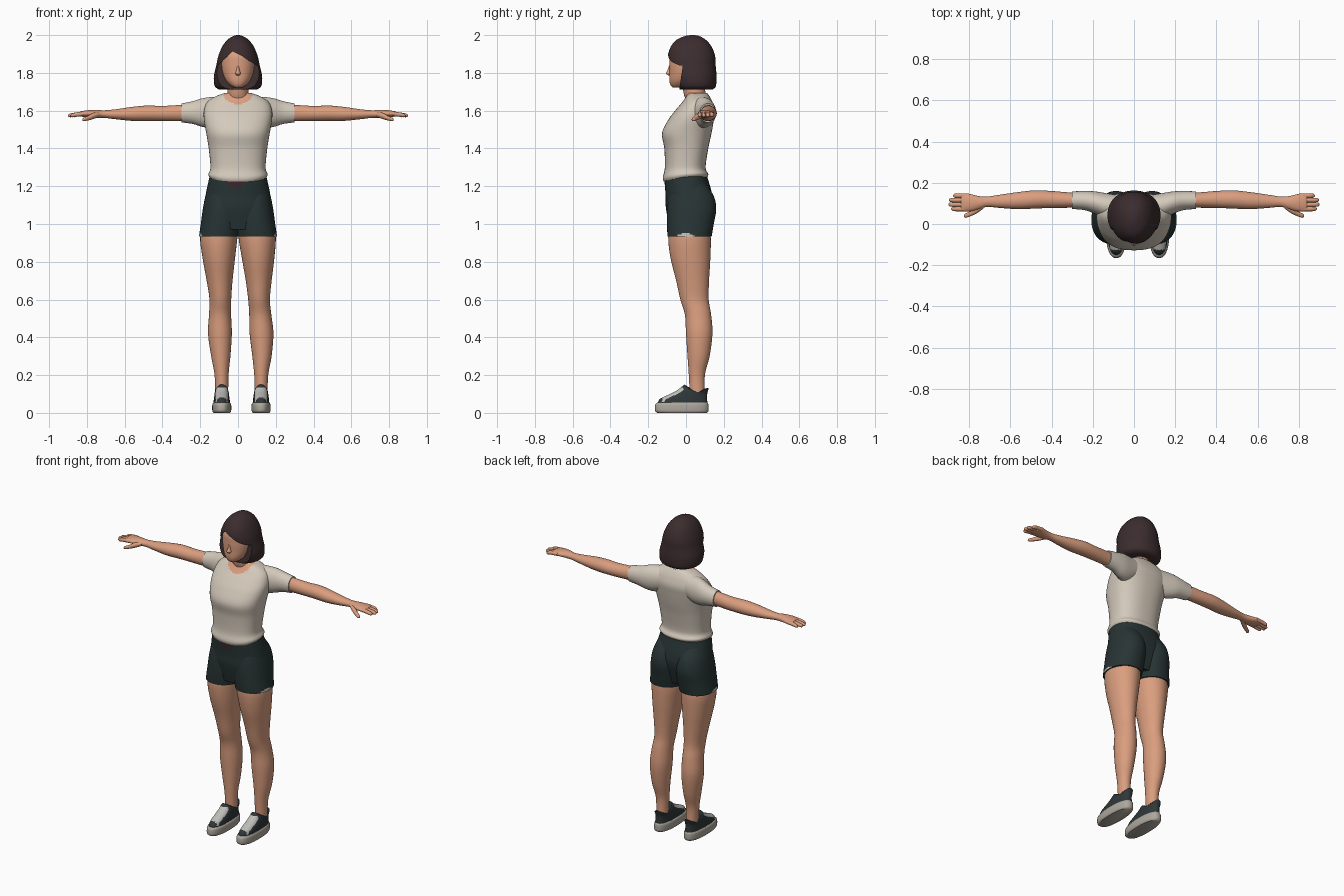
import bpy, bmesh, math
from mathutils import Vector

default_cube = bpy.data.objects.get("Cube")
if default_cube:
    bpy.data.objects.remove(default_cube, do_unlink=True)


def material(name, red, green, blue):
    mat = bpy.data.materials.new(name)
    mat.use_nodes = True
    colour = (red, green, blue, 1)
    mat.diffuse_color = colour
    shader = mat.node_tree.nodes["Principled BSDF"]
    shader.inputs["Base Color"].default_value = colour
    shader.inputs["Roughness"].default_value = 0.8
    return mat


skin = material("skin", .70, .34, .21)
shirt_cream = material("shirt cream", .66, .59, .50)
shorts_green = material("dark green cloth", .021, .034, .034)
hair_brown = material("dark brown hair", .045, .026, .028)
shoe_grey = material("dark shoe fabric", .028, .038, .041)
sole_grey = material("warm sole grey", .42, .39, .34)
pale_grey = material("pale grey", .52, .51, .48)
waist_red = material("dark red waistband", .06, .018, .022)


def clamp(value):
    return max(0.0, min(1.0, value))


def finish(name, bm, mat, angle=50):
    bmesh.ops.recalc_face_normals(bm, faces=bm.faces)
    mesh = bpy.data.meshes.new(name)
    bm.to_mesh(mesh)
    bm.free()
    mesh.materials.append(mat)
    mesh.polygons.foreach_set("use_smooth", [True] * len(mesh.polygons))
    mesh.set_sharp_from_angle(angle=math.radians(angle))
    obj = bpy.data.objects.new(name, mesh)
    bpy.context.scene.collection.objects.link(obj)
    return obj


def spline(a, b, c, d, t):
    """Smooth curve value between b and c."""
    return b + t * ((c - a) + t * ((2*a - 5*b + 4*c - d) + t * (3*(b - c) + d - a))) / 2


def loft(name, axis, rings, mat, warp=None, power=2.0, sides=40, steps=5):
    """Skin over rings of (position, low a, high a, low b, high b) along x or z."""
    last = len(rings) - 1
    sections = []
    for i in range(last):
        near = [rings[max(0, min(last, i + k))] for k in (-1, 0, 1, 2)]
        for step in range(steps):
            sections.append([spline(*values, step / steps) for values in zip(*near)])
    sections.append(rings[-1])
    bm = bmesh.new()
    loops = []
    for pos, a0, a1, b0, b1 in sections:
        loop = []
        for k in range(sides):
            angle = math.tau * k / sides
            c, s = math.cos(angle), math.sin(angle)
            a = (a0 + a1) / 2 + (a1 - a0) / 2 * math.copysign(abs(c) ** (2 / power), c)
            b = (b0 + b1) / 2 + (b1 - b0) / 2 * math.copysign(abs(s) ** (2 / power), s)
            co = Vector((a, b, pos)) if axis == "z" else Vector((pos, a, b))
            loop.append(bm.verts.new(warp(co) if warp else co))
        loops.append(loop)
    for low, high in zip(loops, loops[1:]):
        for k in range(sides):
            m = (k + 1) % sides
            bm.faces.new((low[k], low[m], high[m], high[k]))
    bm.faces.new(loops[0])
    bm.faces.new(loops[-1])
    return finish(name, bm, mat)


def even(rings):
    """Expand (z, half width, back and front) into rings centred on x."""
    return [(z, -half, half, y0, y1) for z, half, y0, y1 in rings]


def paint(obj, mat, rule):
    obj.data.materials.append(mat)
    slot = len(obj.data.materials) - 1
    for poly in obj.data.polygons:
        if rule(poly.center, poly.normal):
            poly.material_index = slot


# Head, nose and neck
loft("head", "z", even([
    (1.722, .02, -.07, -.03), (1.735, .042, -.082, .02), (1.76, .065, -.088, .06),
    (1.8, .083, -.088, .1), (1.85, .09, -.088, .12), (1.9, .085, -.082, .12),
    (1.95, .05, -.04, .09)]), skin, power=2.2)
loft("nose", "z", even([
    (1.785, .006, -.09, -.08), (1.797, .014, -.106, -.07),
    (1.815, .009, -.098, -.07), (1.845, .005, -.087, -.07)]), skin, sides=16)
loft("neck", "z", even([
    (1.6, .08, .0, .13), (1.66, .064, -.004, .118), (1.69, .056, -.012, .104),
    (1.77, .055, -.025, .095)]), skin)

# Bobbed hair with the face opening cut away
hair = loft("hair", "z", even([
    (1.712, .1, -.04, .14), (1.73, .123, -.06, .158), (1.78, .128, -.08, .162),
    (1.84, .115, -.093, .157), (1.89, .104, -.096, .154), (1.94, .083, -.08, .135),
    (1.975, .056, -.05, .105), (1.995, .025, -.005, .07), (2, .006, .025, .045)]),
    hair_brown, power=2.15, sides=56)
hairline = [(-.03, 1.915), (.02, 1.89), (.06, 1.862), (.1, 1.84), (.2, 1.83),
            (.2, 1.6), (-.2, 1.6), (-.2, 1.83), (-.1, 1.845), (-.065, 1.88)]
bm = bmesh.new()
front = [bm.verts.new((x, -.3, z)) for x, z in hairline]
back = [bm.verts.new((x, -.015 - (1.85 - z) * .15, z)) for x, z in hairline]
bm.faces.new(front)
bm.faces.new(back)
for k in range(len(front)):
    m = (k + 1) % len(front)
    bm.faces.new((front[k], front[m], back[m], back[k]))
cutter = finish("face_opening_cutter", bm, hair_brown)
cutter.hide_render = True
cut = hair.modifiers.new("face opening", "BOOLEAN")
cut.operation = "DIFFERENCE"
cut.solver = "EXACT"
cut.object = cutter
bpy.context.view_layer.objects.active = hair
bpy.ops.object.modifier_apply(modifier=cut.name)
bpy.data.objects.remove(cutter, do_unlink=True)
hair.data.set_sharp_from_angle(angle=math.radians(40))


# Shirt body with a tilted hem and a scooped neckline
def tilt_hem(co):
    lift = clamp((1.3 - co.z) / .06)
    co.z += lift * (.1 * co.y + .5 * co.x ** 2)
    return co


shirt = loft("shirt", "z", even([
    (1.236, .15, -.118, .112), (1.255, .157, -.123, .118), (1.3, .146, -.112, .104),
    (1.4, .155, -.115, .118), (1.48, .168, -.127, .135), (1.55, .18, -.095, .147),
    (1.6, .18, -.058, .152), (1.645, .163, -.02, .14), (1.675, .12, .0, .125),
    (1.693, .072, .008, .112)]), shirt_cream, tilt_hem, power=2.4, sides=72, steps=7)
paint(shirt, skin, lambda c, n: c.y < .06
      and (c.x / .08) ** 2 + ((c.z - 1.7) / .066) ** 2 < 1)

# Hips of the shorts, with the waistband showing under the shirt
hips = loft("shorts_hips", "z", even([
    (.97, .15, -.085, .11), (1.08, .178, -.106, .14), (1.15, .172, -.108, .14),
    (1.25, .151, -.115, .113), (1.268, .147, -.11, .11)]),
    shorts_green, power=2.3, sides=64, steps=8)
paint(hips, waist_red, lambda c, n: c.y < 0 and c.z > 1.185 + .8 * abs(c.x + .015)
      and abs(c.x + .015) < .06)

for side, label in ((1, "left"), (-1, "right")):

    def mirror(co):
        return Vector((side * co.x, co.y, co.z))

    def sway(co):
        """Mirror a leg part and lean it slightly to the left lower down."""
        return Vector((side * co.x + .018 * clamp((.9 - co.z) / .6), co.y, co.z))

    def collar(co):
        """Dip the ankle opening of a shoe."""
        dip = clamp((co.z - .1) / .05) * math.sin(math.pi * clamp((co.y + .01) / .15))
        return sway(Vector((co.x, co.y, co.z - .04 * dip)))

    # Sleeve and arm with the palm
    loft(label + "_sleeve", "x", [
        (.08, .03, .14, 1.53, 1.67), (.14, .03, .15, 1.51, 1.672),
        (.19, .05, .158, 1.515, 1.665), (.24, .067, .16, 1.53, 1.65),
        (.3, .073, .158, 1.538, 1.638)], shirt_cream, mirror)
    loft(label + "_arm", "x", [
        (.2, .08, .15, 1.545, 1.64), (.3, .079, .152, 1.545, 1.631),
        (.4, .078, .16, 1.545, 1.625), (.48, .075, .163, 1.545, 1.627),
        (.56, .072, .155, 1.546, 1.62), (.65, .078, .142, 1.555, 1.607),
        (.71, .083, .133, 1.562, 1.602), (.75, .072, .135, 1.562, 1.604),
        (.79, .062, .144, 1.565, 1.603), (.83, .061, .149, 1.569, 1.597),
        (.84, .068, .142, 1.576, 1.592)], skin, mirror)

    # Fingers and thumb
    for finger, tip in enumerate((.887, .9, .897, .878)):
        y = .073 + .0215 * finger
        loft(f"{label}_finger_{finger + 1}", "x", [
            (start, y - r, y + r, z - r, z + r) for start, z, r in (
                (.8, 1.584, .011), (.85, 1.58, .0115), (tip - .01, 1.575, .01),
                (tip, 1.573, .003))], skin, mirror, sides=12, steps=3)
    loft(label + "_thumb", "x", [
        (.73, .075, .115, 1.568, 1.595), (.765, .05, .085, 1.556, 1.588),
        (.795, .037, .063, 1.548, 1.572), (.818, .03, .05, 1.544, 1.562),
        (.824, .036, .044, 1.55, 1.556)], skin, mirror, sides=16, steps=3)

    # Leg
    loft(label + "_leg", "z", [
        (.09, .07, .138, .02, .1), (.2, .068, .142, .015, .1),
        (.3, .058, .16, .008, .125), (.42, .047, .173, .0, .14),
        (.52, .048, .165, -.006, .133), (.6, .045, .16, -.03, .12),
        (.7, .035, .172, -.052, .122), (.82, .018, .19, -.082, .129),
        (.93, .003, .2, -.094, .131), (1.0, .003, .18, -.08, .12)], skin, sway)

    # Leg of the shorts, with a pale notch at the outer hem
    shorts = loft(label + "_shorts_leg", "z", [
        (.935, -.003, .207, -.098, .136), (1.0, -.012, .197, -.101, .147),
        (1.08, -.012, .186, -.1, .16), (1.15, .0, .172, -.09, .146),
        (1.22, .01, .15, -.07, .1)], shorts_green, sway, power=2.15, sides=56, steps=9)
    paint(shorts, pale_grey, lambda c, n: side * c.x > .15
          and c.z < .952 - 6 * c.y ** 2 and abs(n.z) < .8)

    # Shoe: sole, then upper with a pale tongue panel
    loft(label + "_shoe_sole", "z", [
        (0, .06, .148, -.152, .11), (.012, .054, .154, -.164, .119),
        (.043, .054, .154, -.163, .119), (.054, .06, .148, -.152, .114)],
        sole_grey, sway, power=2.4)
    upper = loft(label + "_shoe_upper", "z", [
        (.04, .059, .149, -.154, .114), (.072, .062, .146, -.14, .112),
        (.093, .065, .143, -.1, .112), (.115, .067, .141, -.055, .114),
        (.135, .068, .14, -.027, .118), (.15, .07, .138, -.01, .12)],
        shoe_grey, collar, power=2.3, sides=64)
    middle = side * .104 + .018
    paint(upper, pale_grey, lambda c, n: abs(c.x - middle) < .032
          and -.125 < c.y < -.015 and .06 < c.z < .135 and n.y < 0)
